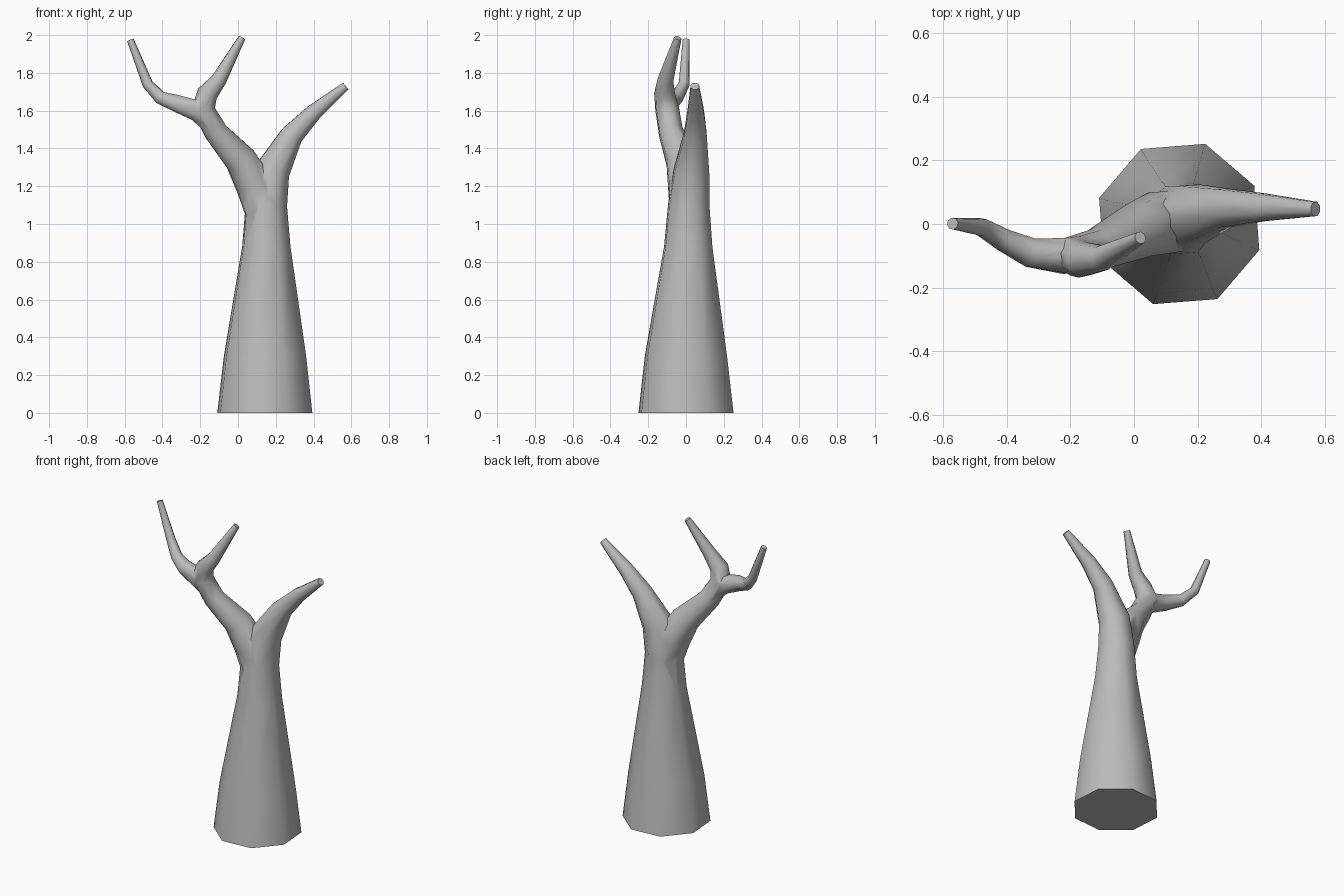
import bpy, bmesh, math
from mathutils import Vector, Matrix

cube = bpy.data.objects.get("Cube")
if cube:
    bpy.data.objects.remove(cube, do_unlink=True)

bark = bpy.data.materials.new("grey_bark")
bark.use_nodes = True
colour = (0.5, 0.5, 0.5, 1)
bark.diffuse_color = colour
bark.node_tree.nodes["Principled BSDF"].inputs["Base Color"].default_value = colour

SIDES = 8
PHASE = math.radians(27)


def limb(name, path):
    """Sweep a tapering octagon along (x, y, z, half width) points."""
    pts = [Vector(p[:3]) for p in path]
    steps = [(b - a).normalized() for a, b in zip(pts, pts[1:])]
    tangents = [steps[0]] + [(a + b).normalized() for a, b in zip(steps, steps[1:])] + [steps[-1]]
    bm = bmesh.new()
    rings = []
    up = Vector((0, 0, 1))
    frame = up.rotation_difference(tangents[0])
    for i, (centre, tangent) in enumerate(zip(pts, tangents)):
        if i:
            frame = tangents[i - 1].rotation_difference(tangent) @ frame
        radius = path[i][3] * 1.05
        ring = []
        for k in range(SIDES):
            a = PHASE + math.tau * k / SIDES
            offset = Vector((math.cos(a), math.sin(a), 0)) * radius
            ring.append(bm.verts.new(centre + frame @ offset))
        rings.append(ring)
    for low, high in zip(rings, rings[1:]):
        for k in range(SIDES):
            n = (k + 1) % SIDES
            bm.faces.new((low[k], low[n], high[n], high[k]))
    bm.faces.new(rings[0][::-1])
    bm.faces.new(rings[-1])
    mesh = bpy.data.meshes.new(name)
    bm.to_mesh(mesh)
    bm.free()
    mesh.materials.append(bark)
    obj = bpy.data.objects.new(name, mesh)
    bpy.context.collection.objects.link(obj)
    return obj


# Trunk flowing into the left branch
tree = limb("tree_trunk", [
    (.142, 0, 0, .252), (.143, 0, .3, .218), (.15, .012, .88, .128),
    (.15, .015, 1.1, .11), (.18, .03, 1.28, .095), (.285, .05, 1.47, .062),
    (.4, .052, 1.59, .045), (.57, .047, 1.73, .023)])

# Right branch, ending in the inner twig
right_branch = limb("right_branch", [
    (.145, .012, 1.03, .095), (.09, .005, 1.2, .1), (.015, -.02, 1.34, .086),
    (-.115, -.08, 1.485, .064), (-.185, -.1, 1.61, .062),
    (-.162, -.113, 1.69, .054), (-.1, -.108, 1.765, .04), (.02, -.043, 1.985, .019)])

# Outer twig
outer_twig = limb("outer_twig", [
    (-.13, -.085, 1.51, .045), (-.215, -.1, 1.6, .058), (-.325, -.09, 1.638, .046),
    (-.41, -.05, 1.668, .035), (-.478, -.01, 1.74, .028), (-.57, .001, 1.975, .018)])

# Fuse the limbs into one surface
bpy.context.view_layer.objects.active = tree
tree.select_set(True)
for part in (right_branch, outer_twig):
    mod = tree.modifiers.new("fuse", "BOOLEAN")
    mod.operation = "UNION"
    mod.solver = "EXACT"
    mod.object = part
    bpy.ops.object.modifier_apply(modifier=mod.name)
    bpy.data.objects.remove(part, do_unlink=True)

# Seat the cut base on the ground
for v in tree.data.vertices:
    if v.co.z < .05:
        v.co.z = 0

bpy.ops.object.shade_smooth_by_angle(angle=math.radians(60))
